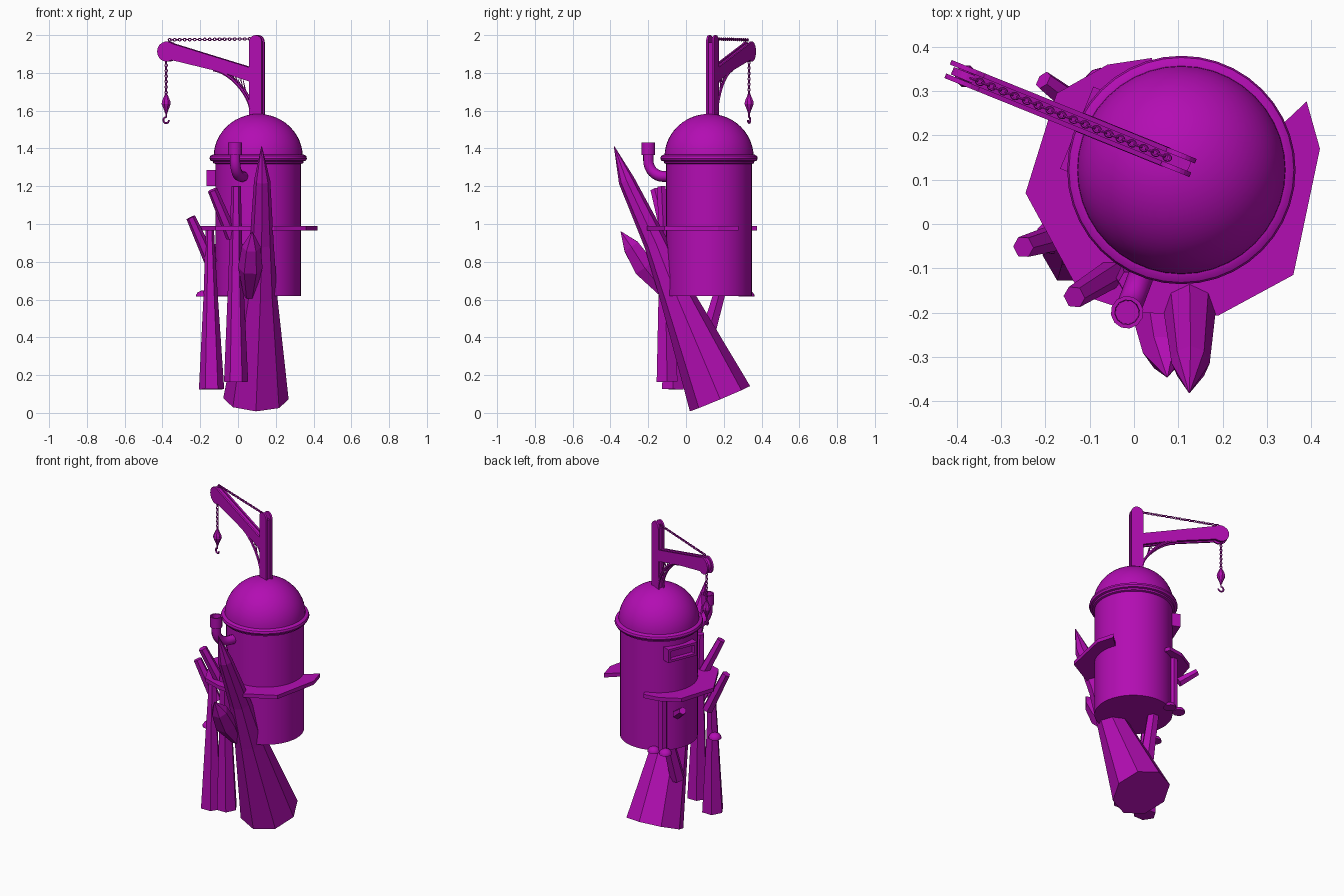
import bpy, bmesh, math
from math import sin, cos, pi, radians
from mathutils import Vector, Matrix

cube = bpy.data.objects.get("Cube")
if cube:
    bpy.data.objects.remove(cube, do_unlink=True)

purple = bpy.data.materials.new("purple")
purple.use_nodes = True
COLOUR = (0.45, 0.004, 0.45, 1)
purple.diffuse_color = COLOUR
purple.node_tree.nodes["Principled BSDF"].inputs["Base Color"].default_value = COLOUR

TANK = Vector((0.107, 0.122, 0))
CRANE = Matrix.Translation((0.1, 0.14, 0)) @ Matrix.Rotation(radians(158), 4, "Z")


def finish(name, bm, matrix=None, smooth=False):
    bmesh.ops.recalc_face_normals(bm, faces=bm.faces)
    mesh = bpy.data.meshes.new(name)
    bm.to_mesh(mesh)
    bm.free()
    mesh.materials.append(purple)
    obj = bpy.data.objects.new(name, mesh)
    bpy.context.collection.objects.link(obj)
    if matrix:
        obj.matrix_world = matrix
    if smooth:
        bpy.ops.object.select_all(action="DESELECT")
        obj.select_set(True)
        bpy.context.view_layer.objects.active = obj
        bpy.ops.object.shade_smooth_by_angle(angle=radians(35))
    return obj


def bridge(bm, rings, closed=False):
    n = len(rings[0])
    pairs = list(zip(rings, rings[1:] + rings[:1])) if closed else list(zip(rings, rings[1:]))
    for a, b in pairs:
        for i in range(n):
            j = (i + 1) % n
            bm.faces.new((a[i], a[j], b[j], b[i]))
    if not closed:
        bm.faces.new(rings[0])
        bm.faces.new(rings[-1])


def lathe(name, profile, location, sides=32, smooth=True, matrix=None):
    bm = bmesh.new()
    rings = [[bm.verts.new((r * cos(2 * pi * i / sides), r * sin(2 * pi * i / sides), z))
              for i in range(sides)] for r, z in profile]
    bridge(bm, rings)
    return finish(name, bm, (matrix or Matrix()) @ Matrix.Translation(location), smooth)


def shard(name, points, radii, sides=6):
    """Faceted column whose rings lie square to its overall axis."""
    points = [Vector(p) for p in points]
    axis = (points[-1] - points[0]).normalized()
    e1 = (Vector((1, 0, 0)) - axis * axis.x).normalized()
    e2 = axis.cross(e1)
    bm = bmesh.new()
    rings = [[bm.verts.new(p + r * (e1 * cos(2 * pi * i / sides) + e2 * sin(2 * pi * i / sides)))
              for i in range(sides)] for p, r in zip(points, radii)]
    bridge(bm, rings)
    return finish(name, bm)


def slab(name, outline, low, high, matrix=None, upright=False):
    """Extruded outline; upright slabs stand in the arm plane."""
    bm = bmesh.new()
    place = (lambda a, b, t: (a, t, b)) if upright else (lambda a, b, t: (a, b, t))
    rings = [[bm.verts.new(place(a, b, t)) for a, b in outline] for t in (low, high)]
    bridge(bm, rings)
    return finish(name, bm, matrix)


def tube(name, points, radius, matrix=None, sides=2):
    curve = bpy.data.curves.new(name, "CURVE")
    curve.dimensions = "3D"
    curve.bevel_depth = radius
    curve.bevel_resolution = sides
    curve.use_fill_caps = True
    spline = curve.splines.new("POLY")
    spline.points.add(len(points) - 1)
    for sp, p in zip(spline.points, points):
        sp.co = (*p, 1)
    spline.use_smooth = sides > 1
    curve.materials.append(purple)
    obj = bpy.data.objects.new(name, curve)
    bpy.context.collection.objects.link(obj)
    if matrix:
        obj.matrix_world = matrix
    return obj


def chain(name, start, end, pitch):
    """Interlocking oval links, alternately turned."""
    start, end = Vector(start), Vector(end)
    count = int((end - start).length / pitch)
    turn = (end - start).to_track_quat("X", "Z").to_matrix().to_4x4()
    bm = bmesh.new()
    for k in range(count):
        m = (Matrix.Translation(start.lerp(end, (k + 0.5) / count)) @ turn
             @ Matrix.Rotation(k % 2 * pi / 2, 4, "X"))
        rings = []
        for i in range(10):
            a = 2 * pi * i / 10
            rings.append([bm.verts.new(m @ Vector((
                (pitch * 0.6 + 0.003 * cos(b)) * cos(a),
                (0.0065 + 0.003 * cos(b)) * sin(a), 0.003 * sin(b))))
                for b in (2 * pi * j / 5 for j in range(5))])
        bridge(bm, rings, closed=True)
    return finish(name, bm, CRANE)


# Tank with rim and dome
lathe("tank_body", [(0.227, 0.62), (0.227, 1.35)], TANK, 40)
lathe("tank_rim", [(0.227, 1.318), (0.238, 1.322), (0.24, 1.332), (0.252, 1.335), (0.258, 1.347),
                   (0.254, 1.36), (0.24, 1.368), (0.232, 1.368)], TANK, 40)
lathe("dome", [(0.236 * cos(a), 1.355 + 0.228 * sin(a))
               for a in (k * pi / 2 / 12.05 for k in range(13))], TANK, 40)

# Ledge that wraps the front and both flanks of the tank
slab("ledge", [(0.34, 0.23), (0.39, 0.277), (0.42, 0.17), (0.36, -0.115), (0.19, -0.207),
               (0.0, -0.2), (-0.12, -0.16), (-0.245, 0.07), (-0.175, 0.295), (-0.06, 0.36),
               (0.04, 0.375), (0.07, 0.3), (0.1, 0.15), (0.25, 0.15)], 0.966, 0.99)

# Large leaning shard, its short neighbour and the columns
shard("main_shard", [(0.095, 0.18, 0.075), (0.118, -0.05, 0.62), (0.125, -0.16, 0.9),
                     (0.128, -0.315, 1.23), (0.125, -0.38, 1.41)],
      [0.173, 0.09, 0.064, 0.043, 0.002], 8)
shard("short_shard", [(0.06, -0.1, 0.62), (0.065, -0.22, 0.77), (0.07, -0.29, 0.88),
                      (0.075, -0.345, 0.96)], [0.03, 0.065, 0.05, 0.002])
shard("front_column", [(-0.01, -0.1, 0.165), (-0.012, -0.11, 0.75), (-0.01, -0.13, 1.2)],
      [0.064, 0.038, 0.025])
shard("front_branch", [(-0.03, -0.1, 0.93), (-0.135, -0.165, 1.18)], [0.034, 0.026])
shard("side_column", [(-0.14, -0.07, 0.125), (-0.145, -0.06, 0.65), (-0.15, -0.04, 0.98)],
      [0.067, 0.036, 0.022])
shard("side_branch", [(-0.14, -0.02, 0.79), (-0.25, -0.052, 1.035)], [0.034, 0.025])
shard("inner_column", [(-0.01, 0.1, 0.36), (0.005, 0.185, 0.66)], [0.045, 0.035])
shard("back_column", [(-0.045, 0.3, 0.62), (-0.045, 0.3, 0.97)], [0.026, 0.026])
shard("back_branch", [(-0.12, 0.26, 0.86), (-0.205, 0.325, 0.93)], [0.03, 0.022])

# Small rounded caps near the base
for k, (x, y) in enumerate([(0.0, 0.325), (-0.075, 0.315), (-0.185, -0.03)]):
    lathe(f"cap_{k + 1}", [(0.038, -0.01), (0.037, 0.0), (0.028, 0.014), (0.01, 0.022)],
          (x, y, 0.625), 12)

# Vent pipe with an elbow and a collar, leading out from the tank
vent = Matrix.Translation(TANK) @ Matrix.Rotation(math.atan2(-0.32, -0.122), 4, "Z")
elbow = [(0.26 + 0.084 * sin(a), 0, 1.336 - 0.084 * cos(a)) for a in (k * pi / 16 for k in range(9))]
tube("vent_pipe", [(0.2, 0, 1.252)] + elbow + [(0.344, 0, 1.4)], 0.029, vent)
lathe("vent_collar", [(0.037, 1.365), (0.037, 1.432), (0.028, 1.432), (0.026, 1.38)],
      (0.344, 0, 0), 12, matrix=vent)

# Framed window on the rear flank
window = Matrix.Translation(TANK) @ Matrix.Rotation(radians(158), 4, "Z")
slab("window_pane", [(0.17, -0.09), (0.227, -0.09), (0.227, 0.09), (0.17, 0.09)], 1.205, 1.28, window)
for k, (y0, y1, z0, z1) in enumerate([(-0.1, 0.1, 1.2, 1.215), (-0.1, 0.1, 1.27, 1.285),
                                      (-0.1, -0.083, 1.215, 1.27), (0.083, 0.1, 1.215, 1.27)]):
    slab(f"window_frame_{k + 1}", [(0.17, y0), (0.255, y0), (0.255, y1), (0.17, y1)], z0, z1, window)

# Crane post and arm: twin side plates around a recessed web
round_top = [(0.036 * cos(a), 1.964 + 0.036 * sin(a)) for a in (k * pi / 10 for k in range(11))]
post = [(0.036, 1.53)] + round_top + [(-0.036, 1.53)]
arm = [(0.02, 1.75), (0.2, 1.805), (0.48, 1.868), (0.5, 1.962), (0.2, 1.876), (0.02, 1.825)]
disc = [(0.508 + 0.053 * cos(a), 1.913 + 0.053 * sin(a)) for a in (k * pi / 9 for k in range(18))]
for side in (-1, 1):
    label = "left" if side > 0 else "right"
    inner, outer = sorted((side * 0.011, side * 0.022))
    for part, outline in (("post", post), ("arm", arm), ("pulley_cheek", disc)):
        slab(f"{label}_{part}", outline, inner, outer, CRANE, upright=True)
slab("post_web", [(-0.027, 1.53), (0.027, 1.53), (0.027, 1.96), (-0.027, 1.96)],
     -0.011, 0.011, CRANE, upright=True)
slab("arm_web", [(u, z + (0.008 if z < 1.82 or u == 0.48 else -0.008)) for u, z in arm],
     -0.011, 0.011, CRANE, upright=True)
slab("pulley", [(0.508 + (u - 0.508) * 0.8, 1.913 + (z - 1.913) * 0.8) for u, z in disc],
     -0.009, 0.009, CRANE, upright=True)

# Curved brace with lattice struts
def brace_point(t):
    return 0.03 + 0.21 * t ** 1.4, 1.61 + 0.205 * (1 - (1 - t) ** 1.5)


for v in (-0.015, 0.015):
    label = "left" if v > 0 else "right"
    arc = [brace_point(k / 10) for k in range(11)]
    tube(f"{label}_brace", [(u, v, z) for u, z in arc], 0.008, CRANE, 1)
    zigzag = []
    for k in range(3, 10):
        u, z = brace_point(k / 10)
        zigzag.append((u, v, z) if k % 2 else (u, v, 1.755 + u * 0.26))
    tube(f"{label}_lattice", zigzag, 0.004, CRANE, 0)

# Chains, hook block and hook
chain("tie_chain", (0.02, 0, 1.98), (0.505, 0, 1.975), 0.014)
chain("hoist_chain", (0.518, 0, 1.89), (0.518, 0, 1.675), 0.014)
lathe("hook_block", [(0.006, 1.585), (0.011, 1.6), (0.026, 1.635), (0.024, 1.65), (0.008, 1.685)],
      (0.518, 0, 0), 8, False, CRANE)
hook = [(0.518 + 0.016 * sin(a), 0, 1.55 + 0.016 * cos(a)) for a in (k * pi / 8 for k in range(13))]
tube("hook", [(0.518, 0, 1.595)] + hook, 0.005, CRANE, 1)
